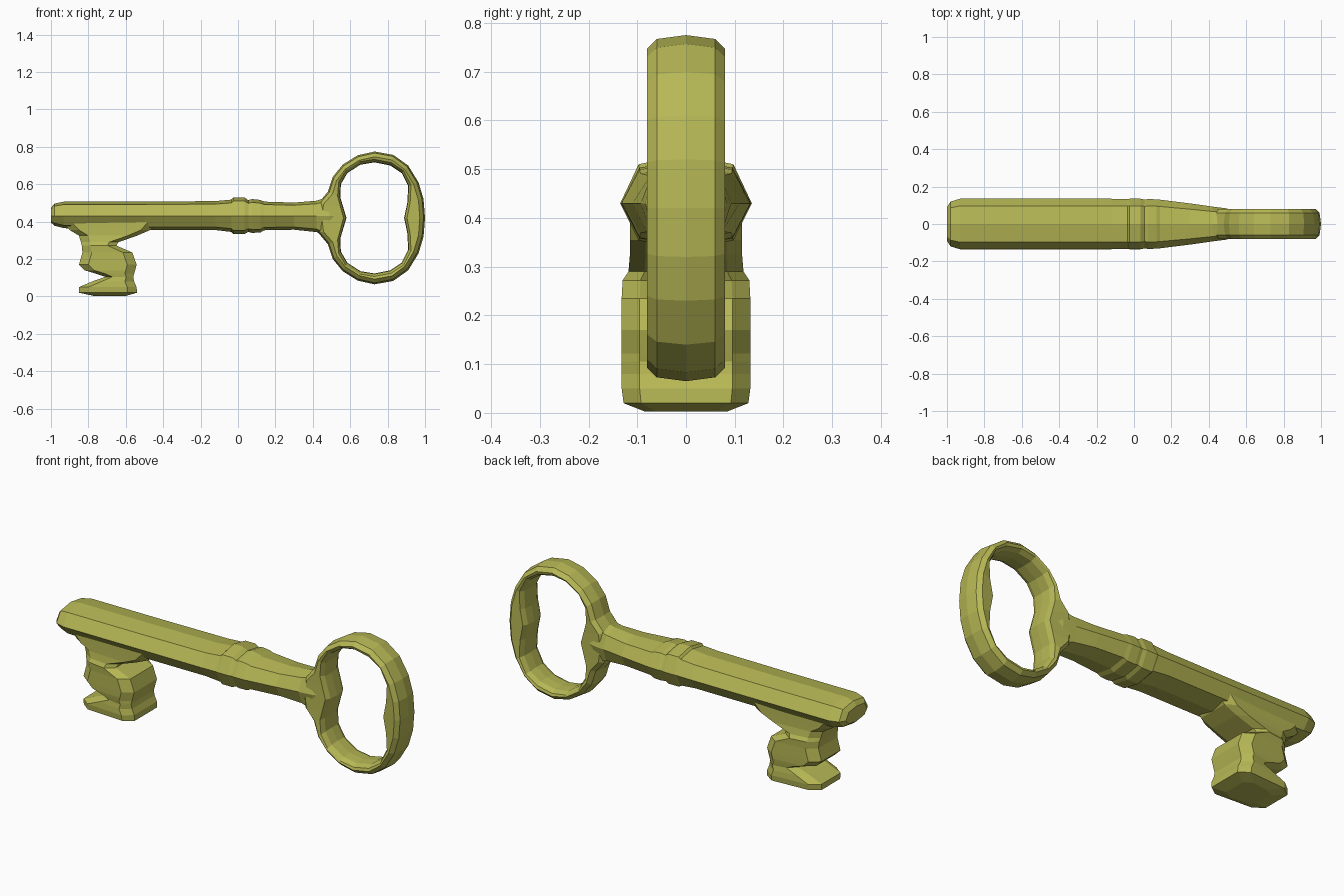
import bpy, bmesh
from mathutils import Vector

cube = bpy.data.objects.get("Cube")
if cube:
    bpy.data.objects.remove(cube)

brass = bpy.data.materials.new("olive_brass")
brass.use_nodes = True
colour = (0.47, 0.475, 0.09, 1)
brass.diffuse_color = colour
brass.node_tree.nodes["Principled BSDF"].inputs["Base Color"].default_value = colour


def loft(name, sections, closed=False):
    """Skin a row of equal-length cross-sections, capped unless closed."""
    bm = bmesh.new()
    rings = [[bm.verts.new(p) for p in s] for s in sections]
    n = len(rings[0])
    pairs = list(zip(rings, rings[1:]))
    if closed:
        pairs.append((rings[-1], rings[0]))
    for a, b in pairs:
        for i in range(n):
            j = (i + 1) % n
            bm.faces.new((a[i], a[j], b[j], b[i]))
    if not closed:
        bm.faces.new(rings[0])
        bm.faces.new(rings[-1])
    bmesh.ops.recalc_face_normals(bm, faces=bm.faces)
    mesh = bpy.data.meshes.new(name)
    bm.to_mesh(mesh)
    bm.free()
    mesh.materials.append(brass)
    obj = bpy.data.objects.new(name, mesh)
    bpy.context.collection.objects.link(obj)
    return obj


# Shaft: x, half width, top, bottom; two rounded collars sit near the middle
MID = 0.43
shaft = [
    (-1.0, 0.09, 0.475, 0.395), (-0.98, 0.12, 0.497, 0.378),
    (-0.93, 0.135, 0.507, 0.365), (-0.5, 0.135, 0.507, 0.355),
    (-0.12, 0.135, 0.510, 0.355), (-0.035, 0.133, 0.518, 0.345),
    (-0.025, 0.135, 0.530, 0.334), (0.035, 0.135, 0.530, 0.334),
    (0.055, 0.131, 0.515, 0.345), (0.075, 0.133, 0.521, 0.340),
    (0.12, 0.132, 0.516, 0.342), (0.14, 0.130, 0.507, 0.354),
    (0.30, 0.110, 0.502, 0.357), (0.42, 0.093, 0.512, 0.344),
    (0.49, 0.084, 0.535, 0.310), (0.54, 0.070, 0.51, 0.34),
]


def shaft_section(x, w, top, bottom):
    flat = w * 0.72
    drop = (top - MID) * 0.2
    return [(x, 0, top), (x, flat, top - drop), (x, w, MID),
            (x, flat, bottom + drop), (x, 0, bottom),
            (x, -flat, bottom + drop), (x, -w, MID), (x, -flat, top - drop)]


loft("shaft", [shaft_section(*s) for s in shaft])

# Bow: outer and inner outline of the upper half, mirrored to the lower half
CENTRE = 0.42
upper = [
    ((0.42, 0.42), (0.58, 0.42)), ((0.43, 0.50), (0.565, 0.47)),
    ((0.48, 0.56), (0.547, 0.53)), ((0.507, 0.64), (0.55, 0.60)),
    ((0.56, 0.705), (0.585, 0.66)), ((0.64, 0.755), (0.655, 0.705)),
    ((0.73, 0.775), (0.73, 0.717)), ((0.83, 0.757), (0.815, 0.70)),
    ((0.91, 0.70), (0.875, 0.66)), ((0.965, 0.61), (0.91, 0.59)),
    ((0.992, 0.52), (0.905, 0.50)), ((1.0, 0.42), (0.888, 0.42)),
]
lower = [tuple((x, 2 * CENTRE - z) for x, z in pair) for pair in upper[-2:0:-1]]


def bow_section(outer, inner):
    a, b = Vector(outer), Vector(inner)
    way = (b - a).normalized()
    length = (b - a).length
    profile = [(0, 0), (0.008, 0.06), (0.028, 0.08),
               (length - 0.016, 0.075), (length - 0.003, 0.05), (length, 0)]
    profile += [(d, -y) for d, y in profile[-2:0:-1]]
    points = []
    for d, y in profile:
        p = a + way * d
        points.append((p.x, y, p.y))
    return points


loft("bow", [bow_section(*p) for p in upper + lower], closed=True)

# Bit: height, left end, right end, half depth; notched on the tip side
bit = [
    (0.003, -0.77, -0.60, 0.085), (0.02, -0.85, -0.54, 0.128),
    (0.05, -0.85, -0.542, 0.132), (0.08, -0.78, -0.555, 0.132),
    (0.105, -0.71, -0.56, 0.132), (0.122, -0.76, -0.555, 0.132),
    (0.14, -0.82, -0.55, 0.132), (0.17, -0.85, -0.542, 0.132),
    (0.235, -0.832, -0.565, 0.132), (0.272, -0.835, -0.65, 0.13),
    (0.29, -0.84, -0.64, 0.118), (0.325, -0.85, -0.54, 0.115),
    (0.355, -0.90, -0.47, 0.115), (0.41, -0.95, -0.42, 0.115),
]


def bit_section(z, left, right, w):
    span = right - left
    inset = min(0.05, span * 0.25)
    half = [(left, w * 0.6), (left + inset, w * 0.9),
            (right - inset, w), (right, w * 0.72)]
    return [(x, y, z) for x, y in half] + [(x, -y, z) for x, y in reversed(half)]


loft("bit", [bit_section(*s) for s in bit])
